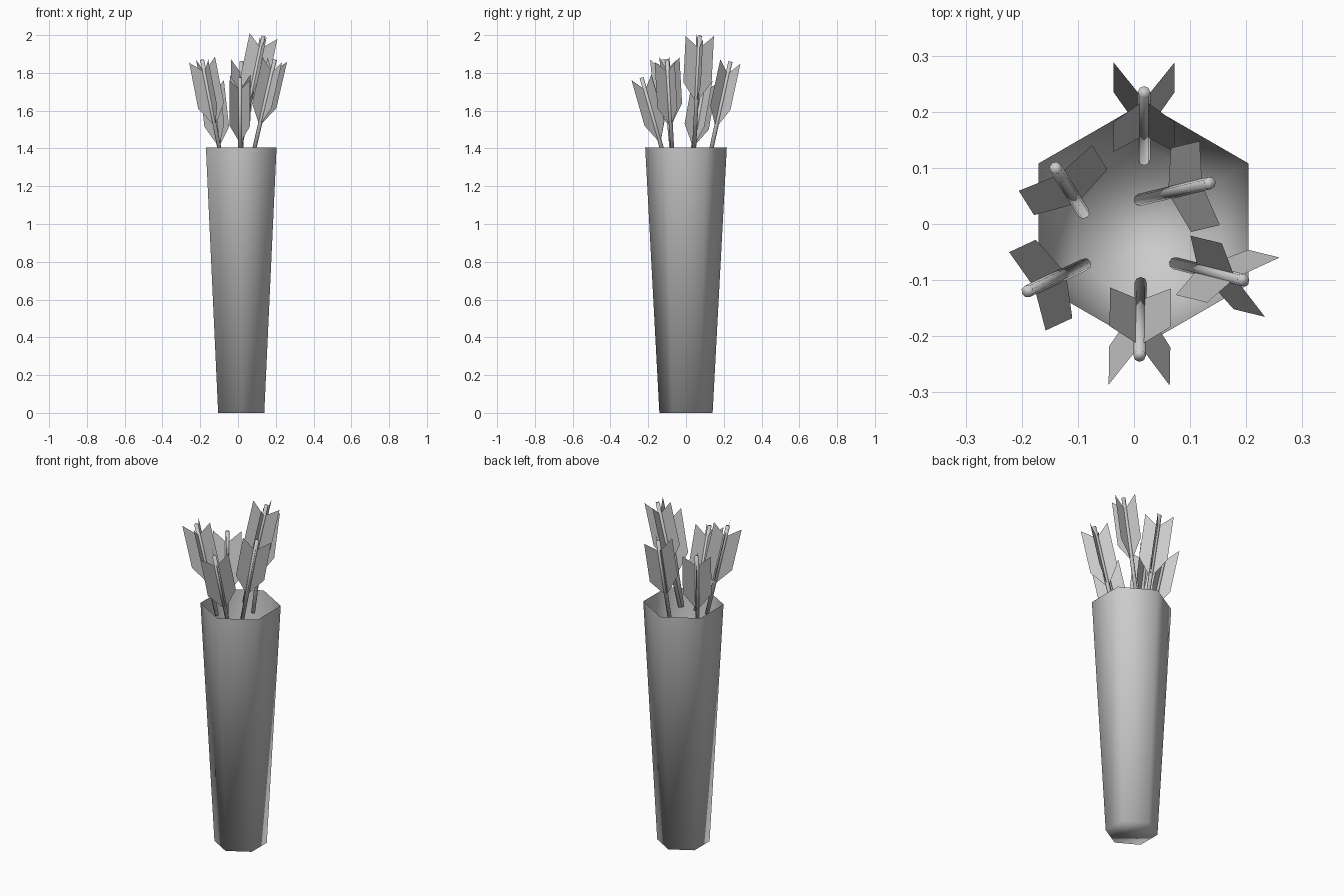
import bpy, bmesh, math
from mathutils import Vector

cube = bpy.data.objects.get("Cube")
if cube:
    bpy.data.objects.remove(cube, do_unlink=True)

grey = bpy.data.materials.new("plain_grey")
grey.use_nodes = True
grey.diffuse_color = (0.6, 0.6, 0.6, 1)
grey.node_tree.nodes["Principled BSDF"].inputs["Base Color"].default_value = (0.6, 0.6, 0.6, 1)


def finish(bm, name, smooth):
    mesh = bpy.data.meshes.new(name)
    for face in bm.faces:
        face.smooth = smooth
    bm.to_mesh(mesh)
    bm.free()
    mesh.materials.append(grey)
    obj = bpy.data.objects.new(name, mesh)
    bpy.context.collection.objects.link(obj)
    return obj


def ring(bm, centre, u, v, radius, sides, turn=0.0):
    angles = [turn + math.tau * i / sides for i in range(sides)]
    return [bm.verts.new(centre + (u * math.cos(a) + v * math.sin(a)) * radius) for a in angles]


def bridge(bm, low, high):
    for i in range(len(low)):
        j = (i + 1) % len(low)
        bm.faces.new((low[i], low[j], high[j], high[i]))


X, Y, Z = Vector((1, 0, 0)), Vector((0, 1, 0)), Vector((0, 0, 1))

# Quiver: an open six-sided tapered tube with a closed base
bm = bmesh.new()
centre = Vector((0.017, 0, 0))
base = ring(bm, centre, X, Y, 0.141, 6, math.pi / 6)
rim = ring(bm, centre + Z * 1.405, X, Y, 0.216, 6, math.pi / 6)
bridge(bm, base, rim)
bm.faces.new(base[::-1])
finish(bm, "quiver", True)


# Arrow: a slim shaft and four swept vanes around its tail
def arrow(name, tail, foot, roll):
    tail, foot = Vector(tail), Vector(foot)
    axis = (tail - foot).normalized()
    side = axis.cross(Z).normalized()
    out = side.cross(axis)

    bm = bmesh.new()
    low = ring(bm, foot, out, side, 0.011, 8)
    high = ring(bm, tail, out, side, 0.011, 8)
    bridge(bm, low, high)
    bm.faces.new(low[::-1])
    bm.faces.new(high)
    bmesh.ops.recalc_face_normals(bm, faces=bm.faces)
    finish(bm, name + "_shaft", True)

    # distance from the shaft axis, distance down from the tail
    outline = [(0.008, 0.06), (0.077, 0.0), (0.077, 0.25), (0.008, 0.35)]
    bm = bmesh.new()
    for k in range(4):
        a = math.radians(roll + 90 * k)
        spread = out * math.cos(a) + side * math.sin(a)
        bm.faces.new([bm.verts.new(tail + spread * r - axis * d) for r, d in outline])
    finish(bm, name + "_vanes", False)


arrow("back_arrow", (0.018, 0.235, 1.86), (0.018, 0.115, 1.31), 45)
arrow("right_back_arrow", (-0.14, 0.1, 1.76), (-0.09, 0.02, 1.31), 0)
arrow("right_front_arrow", (-0.19, -0.12, 1.87), (-0.087, -0.072, 1.34), 0)
arrow("front_arrow", (0.01, -0.235, 1.775), (0.012, -0.105, 1.32), 45)
arrow("left_back_arrow", (0.135, 0.073, 1.995), (0.01, 0.043, 1.4), 0)
arrow("left_front_arrow", (0.195, -0.1, 1.87), (0.073, -0.07, 1.34), 45)
